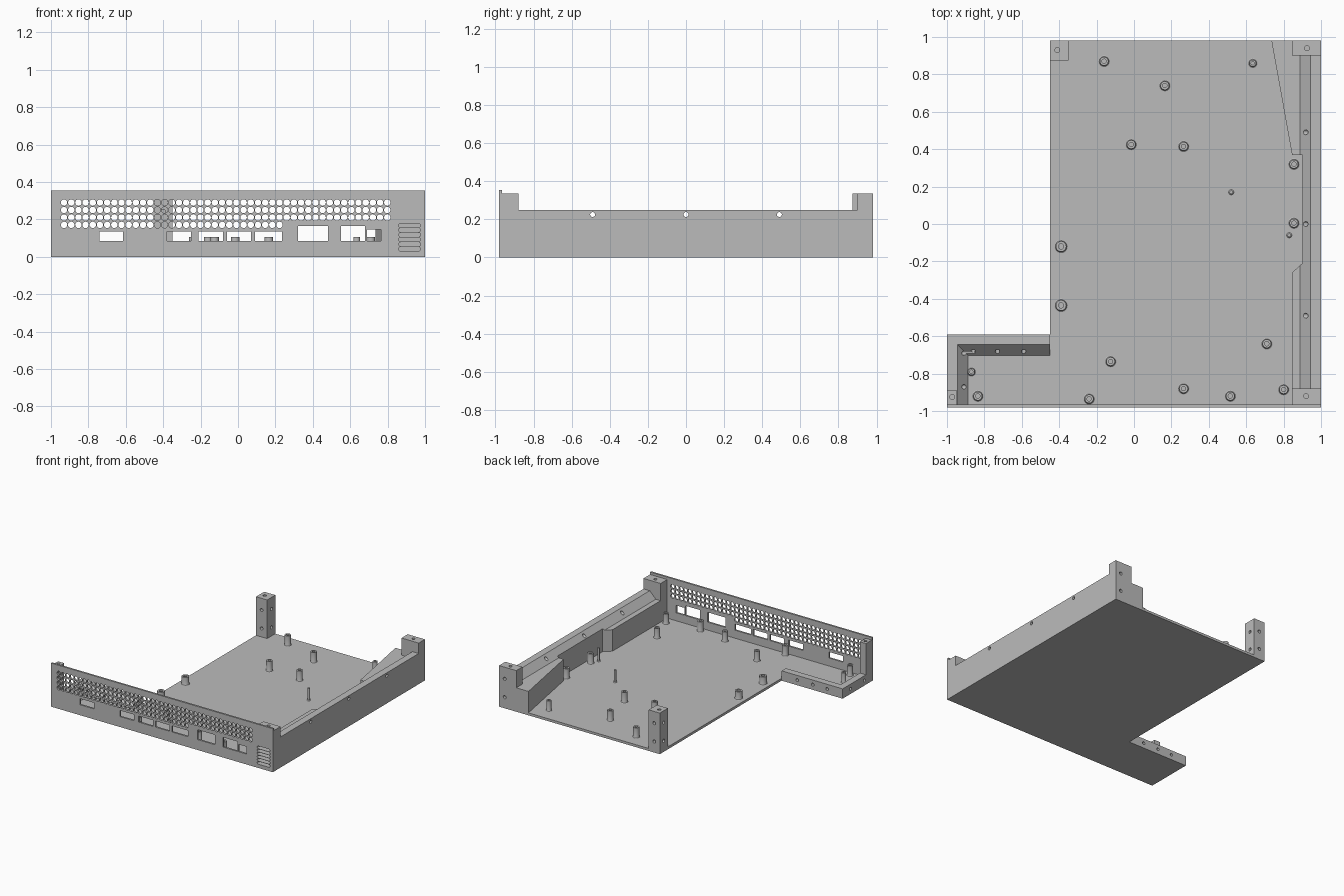
import bpy, bmesh
from math import pi, cos, sin
from mathutils import Matrix, Vector

cube = bpy.data.objects.get("Cube")
if cube:
    bpy.data.objects.remove(cube, do_unlink=True)

grey = bpy.data.materials.new("plain_grey")
grey.use_nodes = True
COLOR = (0.5, 0.5, 0.5, 1)
grey.diffuse_color = COLOR
grey.node_tree.nodes["Principled BSDF"].inputs["Base Color"].default_value = COLOR

FLOOR, POST, FRONT, BACK, INNER = 0.02, 0.335, -0.98, 0.98, -0.965
TURN = {"x": Matrix.Rotation(pi / 2, 4, "Y"), "y": Matrix.Rotation(pi / 2, 4, "X"), "z": Matrix()}


def add_box(bm, x0, x1, y0, y1, z0, z1):
    m = Matrix.Translation(((x0 + x1) / 2, (y0 + y1) / 2, (z0 + z1) / 2))
    bmesh.ops.create_cube(bm, size=1, matrix=m @ Matrix.Diagonal((x1 - x0, y1 - y0, z1 - z0, 1)))


def add_rod(bm, center, axis, r, length, sides=16):
    bmesh.ops.create_cone(bm, cap_ends=True, segments=sides, radius1=r, radius2=r, depth=length,
                          matrix=Matrix.Translation(center) @ TURN[axis])


def add_prism(bm, points, vec):
    face = bm.faces.new([bm.verts.new(p) for p in points])
    out = bmesh.ops.extrude_face_region(bm, geom=[face], use_keep_orig=True)
    bmesh.ops.translate(bm, vec=vec, verts=[g for g in out["geom"] if isinstance(g, bmesh.types.BMVert)])


def finish(name, bm):
    bmesh.ops.recalc_face_normals(bm, faces=bm.faces)
    mesh = bpy.data.meshes.new(name)
    bm.to_mesh(mesh)
    bm.free()
    mesh.materials.append(grey)
    ob = bpy.data.objects.new(name, mesh)
    bpy.context.scene.collection.objects.link(ob)
    return ob


def box(name, *size):
    bm = bmesh.new()
    add_box(bm, *size)
    return finish(name, bm)


def cut(ob, bm):
    """Subtract the cutter volume and bake the result."""
    cutter = finish("cutter", bm)
    cutter.hide_render = True
    mod = ob.modifiers.new("cut", "BOOLEAN")
    mod.operation, mod.solver, mod.object = "DIFFERENCE", "EXACT", cutter
    graph = bpy.context.evaluated_depsgraph_get()
    mesh = bpy.data.meshes.new_from_object(ob.evaluated_get(graph))
    ob.modifiers.clear()
    ob.data = mesh
    bpy.data.objects.remove(cutter, do_unlink=True)


def drill(ob, holes, r=0.013):
    bm = bmesh.new()
    for center, axis, length in holes:
        add_rod(bm, center, axis, r, length)
    cut(ob, bm)


# L-shaped floor plate
bm = bmesh.new()
plan = [(-1, INNER), (1, INNER), (1, BACK), (-0.45, BACK), (-0.45, -0.59), (-1, -0.59)]
add_prism(bm, [(x, y, 0) for x, y in plan], (0, 0, FLOOR))
finish("floor_plate", bm)

# Front panel with perforated grille and connector windows
panel = box("front_panel", -1, 1, FRONT, INNER, 0, 0.355)
bm = bmesh.new()
for row in range(4):
    for col in range(31 if row == 3 else 46):
        add_rod(bm, (-0.93 + col * 0.0384, FRONT, 0.29 - row * 0.0397), "y", 0.0172, 0.1)
for x0, x1, top in [(-0.74, -0.615, 0.135), (-0.38, -0.25, 0.135), (-0.21, -0.08, 0.135),
                    (-0.06, 0.07, 0.135), (0.09, 0.235, 0.135), (0.32, 0.48, 0.165),
                    (0.55, 0.68, 0.165), (0.69, 0.765, 0.145)]:
    add_box(bm, x0, x1, -1.02, -0.93, 0.085, top)
cut(panel, bm)


def vent_cutter():
    bm = bmesh.new()
    for i in range(6):
        z, r = 0.042 + i * 0.0252, 0.0112
        ends = [(0.965, -pi / 2), (0.87, pi / 2)]
        ring = [(x + r * cos(a + k * pi / 6), -1, z + r * sin(a + k * pi / 6))
                for x, a in ends for k in range(7)]
        add_prism(bm, ring, (0, 0.06, 0))
    return bm


# Corner posts with screw holes
front_right = box("front_left_post", 0.845, 1, INNER, -0.88, FLOOR, POST)
drill(front_right, [((0.92, -0.92, POST), "z", 0.12)])
for part in (panel, front_right):
    cut(part, vent_cutter())

post = box("front_right_post", -1, -0.945, INNER, -0.89, FLOOR, POST)
drill(post, [((-0.972, -0.925, POST), "z", 0.12)])

post = box("back_left_post", 0.845, 1, 0.9, BACK, FLOOR, POST)
drill(post, [((0.925, 0.94, POST), "z", 0.12)] +
      [((0.95, BACK, z), "y", 0.06) for z in (0.09, 0.24)])

post = box("back_right_post", -0.45, -0.35, 0.875, BACK, FLOOR, POST)
holes = [((-0.41, 0.93, POST), "z", 0.12)]
for z in (0.09, 0.24):
    holes += [((-0.4, y, z), "y", 0.06) for y in (0.875, BACK)]
    holes += [((x, 0.93, z), "x", 0.06) for x in (-0.45, -0.35)]
drill(post, holes)

# Thick side wall with recess, rear wedge, sloped inner edge and cross holes
bm = bmesh.new()
plan = [(1, -0.88), (1, 0.9), (0.845, 0.9), (0.845, BACK), (0.735, BACK), (0.845, 0.37),
        (0.9, 0.37), (0.9, -0.21), (0.845, -0.26), (0.845, -0.88)]
add_prism(bm, [(x, y, FLOOR) for x, y in plan], (0, 0, 0.25 - FLOOR))
wall = finish("side_wall", bm)
bm = bmesh.new()
profile = [(0.6, 0.195), (0.888, 0.195), (0.963, 0.27), (0.6, 0.27)]
add_prism(bm, [(x, -1.1, z) for x, z in profile], (0, 2.2, 0))
cut(wall, bm)
drill(wall, [((0.93, y, 0.225), "x", 0.4) for y in (-0.49, 0, 0.49)])

# Low mitred ledge around the narrow wing
bm = bmesh.new()
profile = [(0, FLOOR), (0, 0.08), (0.055, 0.08), (0.112, FLOOR)]
stations = [[bm.verts.new(p) for p in ring] for ring in (
    [(-0.45, -0.59 - d, z) for d, z in profile],
    [(-1 + d, -0.59 - d, z) for d, z in profile],
    [(-1 + d, INNER, z) for d, z in profile])]
for a, b in zip(stations, stations[1:]):
    for i in range(4):
        j = (i + 1) % 4
        bm.faces.new((a[i], a[j], b[j], b[i]))
bm.faces.new(stations[0])
bm.faces.new(stations[-1])
ledge = finish("wing_ledge", bm)
drill(ledge, [((x, -0.64, 0.042), "y", 0.2) for x in (-0.86, -0.73, -0.59)], 0.012)
drill(ledge, [((-0.95, y, 0.042), "x", 0.2) for y in (-0.69, -0.87)], 0.012)


# Round standoffs with flared feet and screw holes
def lathe(name, x, y, profile):
    bm = bmesh.new()
    verts = [bm.verts.new((r, 0, z)) for r, z in profile]
    edges = [bm.edges.new(pair) for pair in zip(verts, verts[1:])]
    bmesh.ops.spin(bm, geom=verts + edges, cent=(0, 0, 0), axis=(0, 0, 1),
                   angle=2 * pi, steps=24, use_merge=True)
    bmesh.ops.remove_doubles(bm, verts=bm.verts, dist=0.0001)
    bmesh.ops.translate(bm, vec=(x, y, 0), verts=bm.verts)
    ob = finish(name, bm)
    bpy.ops.object.select_all(action="DESELECT")
    ob.select_set(True)
    bpy.context.view_layer.objects.active = ob
    bpy.ops.object.shade_smooth_by_angle()


BIG, MID, SMALL = 0.028, 0.023, 0.018
standoffs = [(-0.16, 0.87, MID), (0.165, 0.74, MID), (0.635, 0.86, SMALL), (-0.015, 0.425, MID),
             (0.265, 0.415, MID), (0.855, 0.32, MID), (0.855, 0.005, MID), (-0.39, -0.12, BIG),
             (-0.39, -0.435, BIG), (0.71, -0.64, MID), (-0.125, -0.735, MID), (-0.87, -0.79, SMALL),
             (-0.835, -0.92, MID), (-0.24, -0.935, MID), (0.265, -0.88, MID), (0.515, -0.92, MID),
             (0.8, -0.885, MID)]
for i, (x, y, r) in enumerate(standoffs):
    top = 0.085 if r == BIG else 0.105
    lathe(f"standoff_{i + 1}", x, y, [
        (r + 0.008, FLOOR), (r + 0.003, FLOOR + 0.003), (r, FLOOR + 0.01), (r, top),
        (r * 0.5, top), (r * 0.5, top - 0.05), (0, top - 0.05)])

# Thin locating pins
for name, x, y, top in [("middle_pin", 0.52, 0.17, 0.12), ("side_pin", 0.83, -0.06, 0.13)]:
    lathe(name, x, y, [(0.014, FLOOR), (0.009, FLOOR + 0.006), (0.009, top), (0, top)])
